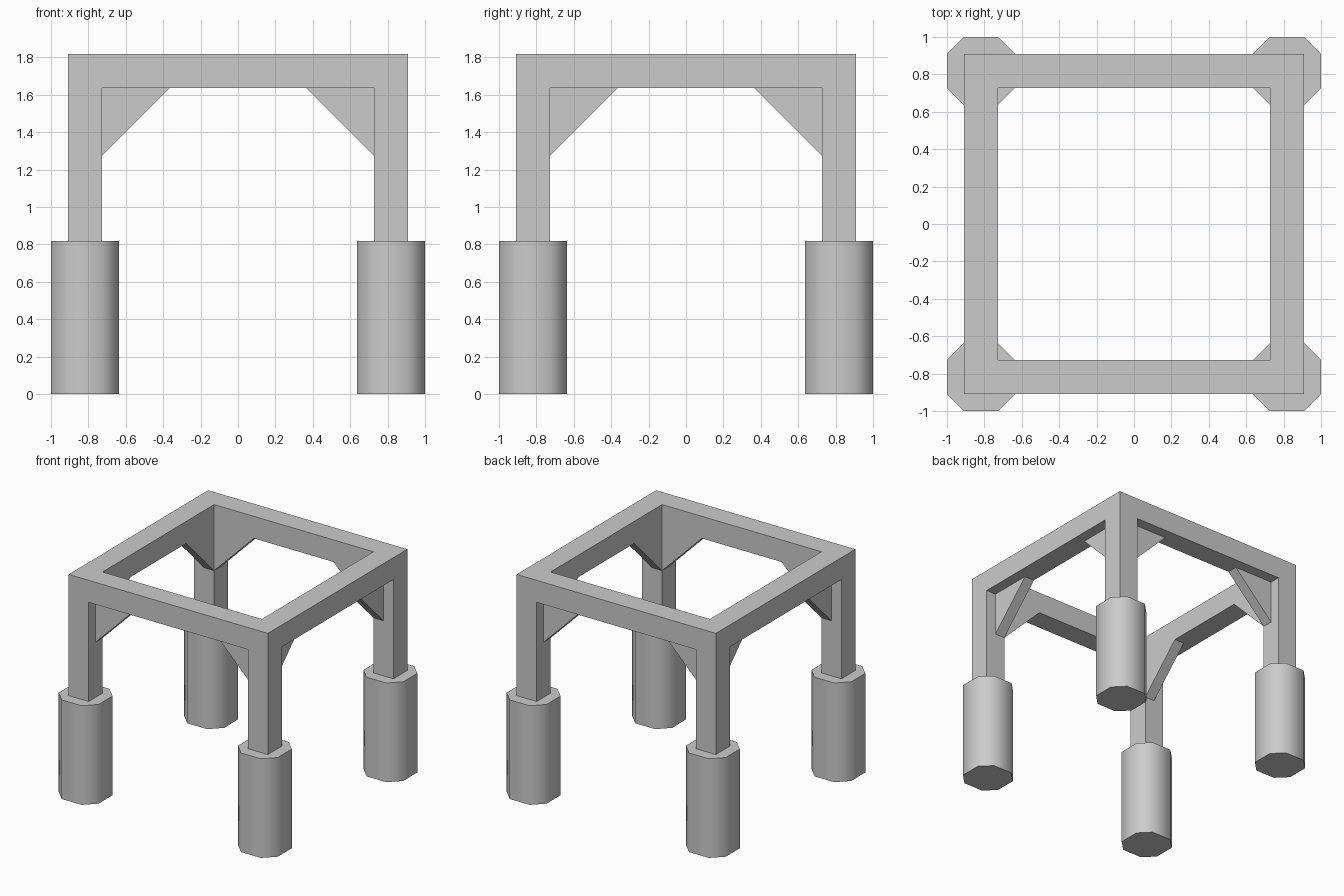
import bpy, bmesh, math
from mathutils import Matrix, Vector

if "Cube" in bpy.data.objects:
    bpy.data.objects.remove(bpy.data.objects["Cube"])

U = 2 / 22  # module: the whole model is 22 units wide


def finish(name, bm):
    bmesh.ops.recalc_face_normals(bm, faces=bm.faces)
    mesh = bpy.data.meshes.new(name)
    bm.to_mesh(mesh)
    bm.free()
    ob = bpy.data.objects.new(name, mesh)
    bpy.context.collection.objects.link(ob)
    return ob


def prism(name, profile, extrude, turn):
    """Extrude a closed profile (in units U) and turn it about z by quarter turns."""
    bm = bmesh.new()
    face = bm.faces.new([bm.verts.new(Vector(p) * U) for p in profile])
    ext = bmesh.ops.extrude_face_region(bm, geom=[face])
    top = [v for v in ext["geom"] if isinstance(v, bmesh.types.BMVert)]
    bmesh.ops.translate(bm, verts=top, vec=Vector(extrude) * U)
    bm.transform(Matrix.Rotation(turn * math.pi / 2, 4, 'Z'))
    return finish(name, bm)


# Square top frame, one hollow ring
bm = bmesh.new()
corners = [(-1, -1), (1, -1), (1, 1), (-1, 1)]
loops = [[bm.verts.new(Vector((x * r, y * r, z)) * U) for x, y in corners]
         for r, z in ((10, 18), (10, 20), (8, 20), (8, 18))]
for k in range(4):
    a, b = loops[k], loops[(k + 1) % 4]
    for i in range(4):
        j = (i + 1) % 4
        bm.faces.new((a[i], a[j], b[j], b[i]))
finish("top_frame", bm)

for q in range(4):
    # Octagonal footing with smooth sides
    octagon = [(7, -10), (8, -11), (10, -11), (11, -10),
               (11, -8), (10, -7), (8, -7), (7, -8)]
    foot = prism(f"footing_{q}", [(x, y, 0) for x, y in octagon], (0, 0, 9), q)
    bpy.ops.object.select_all(action='DESELECT')
    foot.select_set(True)
    bpy.context.view_layer.objects.active = foot
    bpy.ops.object.shade_smooth_by_angle(angle=math.radians(60))

    # Square post from footing to frame
    prism(f"post_{q}", [(8, -10, 9), (10, -10, 9), (10, -8, 9), (8, -8, 9)],
          (0, 0, 9), q)

    # Two triangular braces per side, flush with the inner face
    for side, s in (("left", -1), ("right", 1)):
        prism(f"brace_{side}_{q}", [(8 * s, -9, 14), (8 * s, -9, 18), (4 * s, -9, 18)],
              (0, 1, 0), q)
